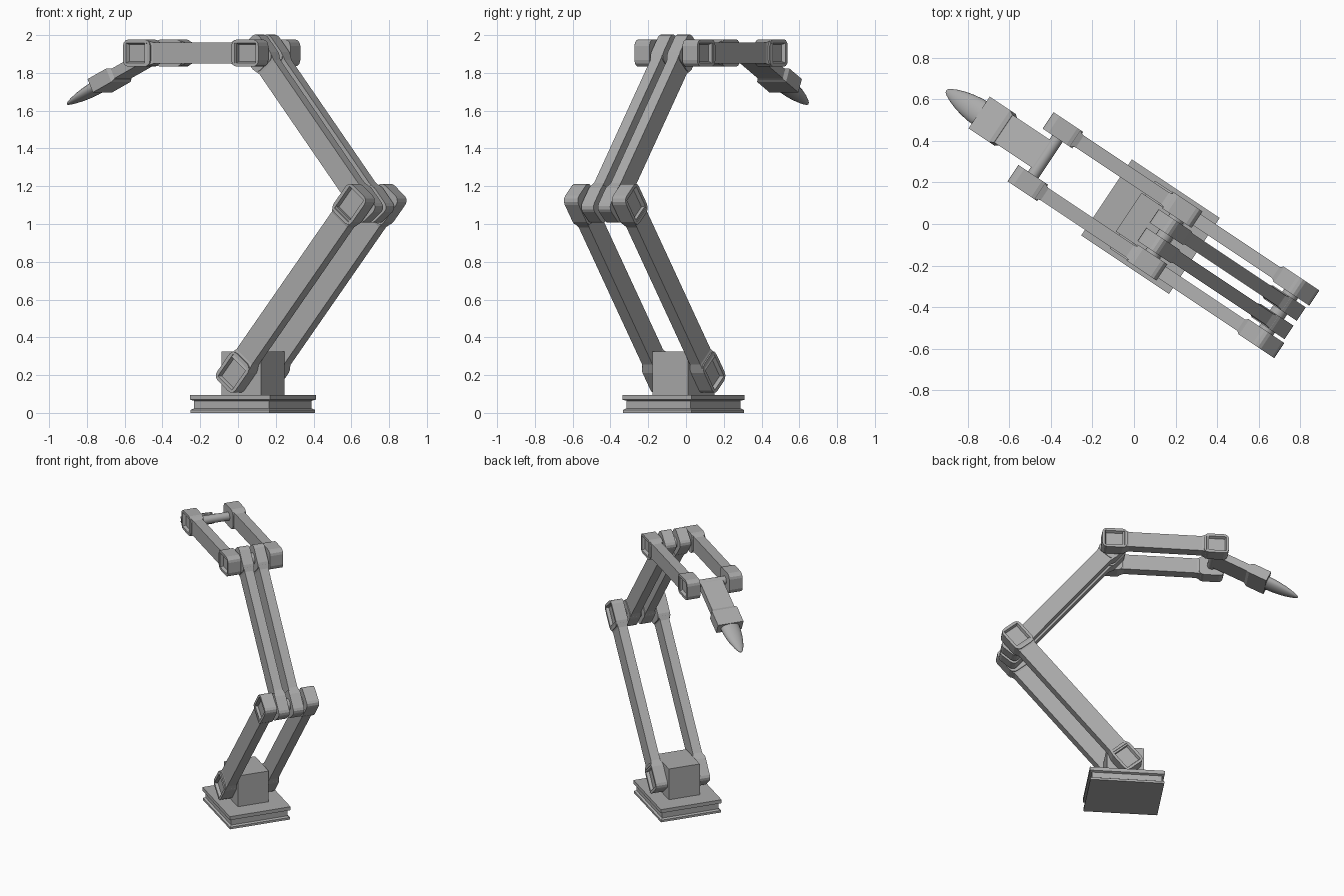
import bpy, bmesh
from math import radians, atan2, hypot, cos, sin, pi
from mathutils import Matrix, Vector

if "Cube" in bpy.data.objects:
    bpy.data.objects.remove(bpy.data.objects["Cube"])

# the whole arm lies in a vertical plane turned about z
ARM = Matrix.Translation((0.079, -0.013, 0)) @ Matrix.Rotation(radians(-33.7), 4, 'Z')

# dark grey paint
GREY = bpy.data.materials.new("dark_grey")
GREY.diffuse_color = (0.41, 0.41, 0.41, 1)
GREY.use_nodes = True
GREY.node_tree.nodes["Principled BSDF"].inputs["Base Color"].default_value = GREY.diffuse_color


def finish(bm, name, mat=None, smooth=False):
    bmesh.ops.recalc_face_normals(bm, faces=bm.faces)
    me = bpy.data.meshes.new(name)
    bm.to_mesh(me)
    bm.free()
    me.transform(ARM @ (mat or Matrix()))
    me.materials.append(GREY)
    ob = bpy.data.objects.new(name, me)
    bpy.context.collection.objects.link(ob)
    if smooth:
        bpy.ops.object.select_all(action='DESELECT')
        ob.select_set(True)
        bpy.context.view_layer.objects.active = ob
        bpy.ops.object.shade_smooth_by_angle(angle=radians(35))
    return ob


def loft(bm, rings):
    """Skin a list of equal-length point rings and close both ends."""
    vs = [[bm.verts.new(p) for p in r] for r in rings]
    n = len(rings[0])
    for a, b in zip(vs, vs[1:]):
        for i in range(n):
            bm.faces.new((a[i], a[(i + 1) % n], b[(i + 1) % n], b[i]))
    bm.faces.new(vs[0])
    bm.faces.new(vs[-1])


def rect_x(x, y0, y1, h):
    return [(x, y0, -h), (x, y1, -h), (x, y1, h), (x, y0, h)]


def rect_z(z, hx, hy):
    return [(-hx, -hy, z), (hx, -hy, z), (hx, hy, z), (-hx, hy, z)]


def ellipse_x(x, ry, rz, n=20):
    return [(x, ry * cos(2 * pi * i / n), rz * sin(2 * pi * i / n)) for i in range(n)]


def joint_cap(bm, x, y0, y1, hl, hh, side):
    """Rounded end block with a sunken rectangular panel on its outer side."""
    cap = bmesh.new()
    loft(cap, [rect_x(x - hl, y0, y1, hh), rect_x(x + hl, y0, y1, hh)])
    bmesh.ops.recalc_face_normals(cap, faces=cap.faces)
    corners = [e for e in cap.edges
               if abs(e.verts[0].co.y - e.verts[1].co.y) > 0.01]
    if side:
        face = max(cap.faces, key=lambda f: f.calc_center_median().y * side)
        bmesh.ops.inset_region(cap, faces=[face], thickness=0.027)
        bmesh.ops.inset_region(cap, faces=[face], thickness=0.012, depth=-0.02)
    bmesh.ops.bevel(cap, geom=corners, offset=0.034, segments=3, profile=0.5,
                    affect='EDGES')
    tmp = bpy.data.meshes.new("tmp")
    cap.to_mesh(tmp)
    cap.free()
    bm.from_mesh(tmp)
    bpy.data.meshes.remove(tmp)


def link(name, p0, p1, y0, y1, hl, hh, bar_h, thin, panel, side):
    """Bar between two pivots (along, height) with thicker joint caps."""
    dx, dz = p1[0] - p0[0], p1[1] - p0[1]
    length = hypot(dx, dz)
    mat = Matrix.Translation((p0[0], 0, p0[1])) @ Matrix.Rotation(-atan2(dz, dx), 4, 'Y')
    lo, hi = sorted((y0 * side, y1 * side))
    bm = bmesh.new()
    s, t = hl - 0.034, hl + 0.012
    loft(bm, [rect_x(s, lo, hi, hh), rect_x(t, lo + thin, hi - thin, bar_h),
              rect_x(length - t, lo + thin, hi - thin, bar_h),
              rect_x(length - s, lo, hi, hh)])
    for x in (0, length):
        joint_cap(bm, x, lo, hi, hl, hh, side if panel else 0)
    finish(bm, name, mat)


def pin(name, p, half, r):
    bm = bmesh.new()
    bmesh.ops.create_cone(bm, cap_ends=True, segments=20, radius1=r, radius2=r,
                          depth=2 * half)
    finish(bm, name, Matrix.Translation((p[0], 0, p[1])) @ Matrix.Rotation(pi / 2, 4, 'X'), True)


# pivots: (distance along the arm plane, height)
SHOULDER, ELBOW, TOP, WRIST = (0.0, 0.215), (0.742, 1.105), (0.082, 1.905), (-0.608, 1.905)

# base plate with a groove round its edge
bm = bmesh.new()
loft(bm, [rect_z(z, 0.254 - i, 0.22 - i) for z, i in
          ((0, 0.003), (0.016, 0.003), (0.024, 0.016), (0.064, 0.016),
           (0.07, 0), (0.096, 0))])
finish(bm, "base_plate")

# shoulder block
bm = bmesh.new()
loft(bm, [rect_z(0.09, 0.126, 0.112), rect_z(0.325, 0.126, 0.112)])
finish(bm, "shoulder_block")

# paired links on both sides of the arm plane
for side, tag in ((-1, "near"), (1, "far")):
    link("lower_arm_" + tag, SHOULDER, ELBOW, 0.108, 0.196, 0.094, 0.077, 0.064, 0.011, True, side)
    link("upper_arm_" + tag, ELBOW, TOP, 0.014, 0.092, 0.086, 0.072, 0.059, 0.007, False, side)
    link("forearm_" + tag, TOP, WRIST, 0.105, 0.2, 0.086, 0.072, 0.056, 0.013, True, side)

# joint pins
pin("elbow_pin", ELBOW, 0.13, 0.04)
pin("top_pin", TOP, 0.13, 0.04)
pin("wrist_pin", WRIST, 0.125, 0.03)

# hand, pointing forward and down from the wrist pin
HAND = (Matrix.Translation((WRIST[0], 0, WRIST[1])) @ Matrix.Rotation(pi, 4, 'Z')
        @ Matrix.Rotation(radians(25.3), 4, 'Y'))
bm = bmesh.new()
loft(bm, [rect_x(0, -0.08, 0.08, 0.027), rect_x(0.3, -0.08, 0.08, 0.027)])
finish(bm, "hand_bar", HAND)

bm = bmesh.new()
loft(bm, [rect_x(0.255, -0.08, 0.08, 0.03), rect_x(0.275, -0.092, 0.092, 0.039),
          rect_x(0.405, -0.092, 0.092, 0.039)])
finish(bm, "hand_block", HAND)

# blunt bullet-shaped tip
bm = bmesh.new()
loft(bm, [ellipse_x(0.40 + 0.234 * t, 0.066 * k, 0.036 * k) for t, k in
          ((0, 1), (0.2, 0.97), (0.4, 0.88), (0.6, 0.73), (0.8, 0.5),
           (0.92, 0.31), (0.98, 0.17), (1, 0.06))])
finish(bm, "hand_tip", HAND, True)
